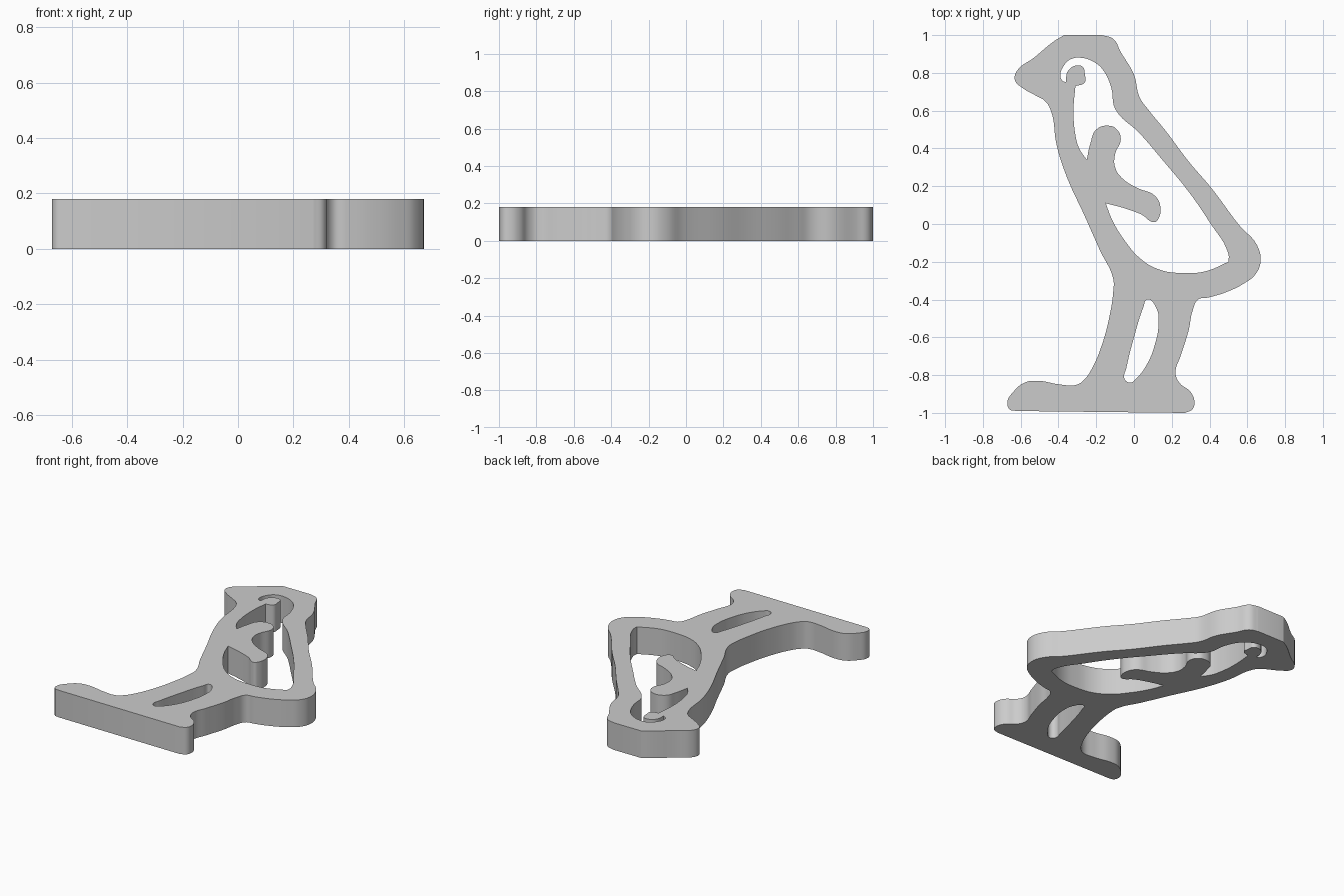
import bpy
import bmesh
import math

cube = bpy.data.objects.get("Cube")
if cube:
    bpy.data.objects.remove(cube, do_unlink=True)

THICKNESS = 0.18
UNIT = 0.01  # profile points are in hundredths

# Outer silhouette, clockwise from the top of the head
head_and_back = [
    (-37, 100), (-17, 100), (-11, 98), (-7, 91), (0, 79), (3, 67), (8, 60),
    (17, 49), (29, 33), (41, 19), (56, -1)]
tail = [
    (65, -11), (67, -20), (64, -27), (59, -31), (49, -36), (39, -39), (34, -40)]
legs_and_feet = [
    (31, -46), (29, -56), (25, -69), (22, -79), (24, -84), (30, -89),
    (32, -94), (31, -98), (27, -100), (-62, -99), (-66, -98), (-67, -94),
    (-64, -89), (-58, -84), (-51, -83), (-39, -85), (-30, -85), (-26, -82),
    (-22, -76), (-17, -64), (-13, -49), (-11, -36)]
chest_and_beak = [
    (-11, -29), (-18, -14), (-26, 4), (-36, 26), (-41, 42), (-44, 60),
    (-47, 65), (-52, 68), (-59, 72), (-63, 76), (-62, 81), (-53, 88), (-42, 97)]

# Body opening: runs round the eye hook, the wing, the belly and the back
eye_hook = [
    (-39, 79), (-38, 76), (-36, 75), (-35, 81), (-30, 84), (-27, 83),
    (-26, 79), (-26, 75), (-31, 73), (-32, 61), (-31, 47), (-29, 40)]
wing = [
    (-25, 34), (-23, 43), (-20, 50), (-13, 52), (-9, 50), (-7, 45), (-10, 37),
    (-10, 30), (-6, 24), (2, 19), (11, 15), (14, 9), (13, 3), (11, 1), (4, 5),
    (-4, 8), (-15, 11)]
belly_and_inner_back = [
    (-11, 1), (-4, -10), (3, -18), (13, -24), (27, -26), (38, -25), (50, -20),
    (50, -16), (40, 1), (29, 17), (15, 34), (3, 48), (-10, 61), (-12, 72),
    (-16, 81), (-20, 85), (-28, 88), (-34, 87), (-37, 84)]

# Slot between the two legs
leg_slot = [
    (7, -40), (12, -45), (13, -53), (11, -64), (7, -74), (1, -82), (-2, -84),
    (-5, -82), (-4, -76), (0, -60), (5, -44)]

# Points where the outline turns sharply or runs straight
corners = {(-25, 34), (-15, 11), (50, -20), (-36, 75), (-31, 73),
           (27, -100), (-62, -99), (-37, 100), (-17, 100)}


def add_loop(curve, points):
    """Add a closed smooth loop, keeping the listed corners sharp."""
    spline = curve.splines.new('BEZIER')
    spline.bezier_points.add(len(points) - 1)
    spline.use_cyclic_u = True
    for knot, point in zip(spline.bezier_points, points):
        knot.co = (point[0] * UNIT, point[1] * UNIT, 0)
        kind = 'VECTOR' if point in corners else 'AUTO'
        knot.handle_left_type = knot.handle_right_type = kind


# Flat filled profile with two openings, given thickness
profile = bpy.data.curves.new("bird_profile", 'CURVE')
profile.dimensions = '2D'
profile.fill_mode = 'BOTH'
profile.resolution_u = 6
profile.extrude = THICKNESS / 2
add_loop(profile, head_and_back + tail + legs_and_feet + chest_and_beak)
add_loop(profile, eye_hook + wing + belly_and_inner_back)
add_loop(profile, leg_slot)

source = bpy.data.objects.new("bird_profile", profile)
bpy.context.collection.objects.link(source)
bpy.context.view_layer.update()
evaluated = source.evaluated_get(bpy.context.evaluated_depsgraph_get())
mesh = bpy.data.meshes.new_from_object(evaluated)
bpy.data.objects.remove(source, do_unlink=True)

# Weld the caps to the walls and stand the plate on the ground
bm = bmesh.new()
bm.from_mesh(mesh)
bmesh.ops.remove_doubles(bm, verts=bm.verts, dist=0.0005)
bmesh.ops.translate(bm, verts=bm.verts, vec=(0, 0, THICKNESS / 2))
bmesh.ops.recalc_face_normals(bm, faces=bm.faces)
bm.to_mesh(mesh)
bm.free()

# Plain grey finish
grey = bpy.data.materials.new("plain_grey")
grey.use_nodes = True
colour = (0.6, 0.6, 0.6, 1)
grey.diffuse_color = colour
grey.node_tree.nodes["Principled BSDF"].inputs["Base Color"].default_value = colour
mesh.materials.clear()
mesh.materials.append(grey)

bird = bpy.data.objects.new("bird_cutout_plate", mesh)
bpy.context.collection.objects.link(bird)
bpy.ops.object.select_all(action='DESELECT')
bird.select_set(True)
bpy.context.view_layer.objects.active = bird
bpy.ops.object.shade_smooth_by_angle(angle=math.radians(30))
